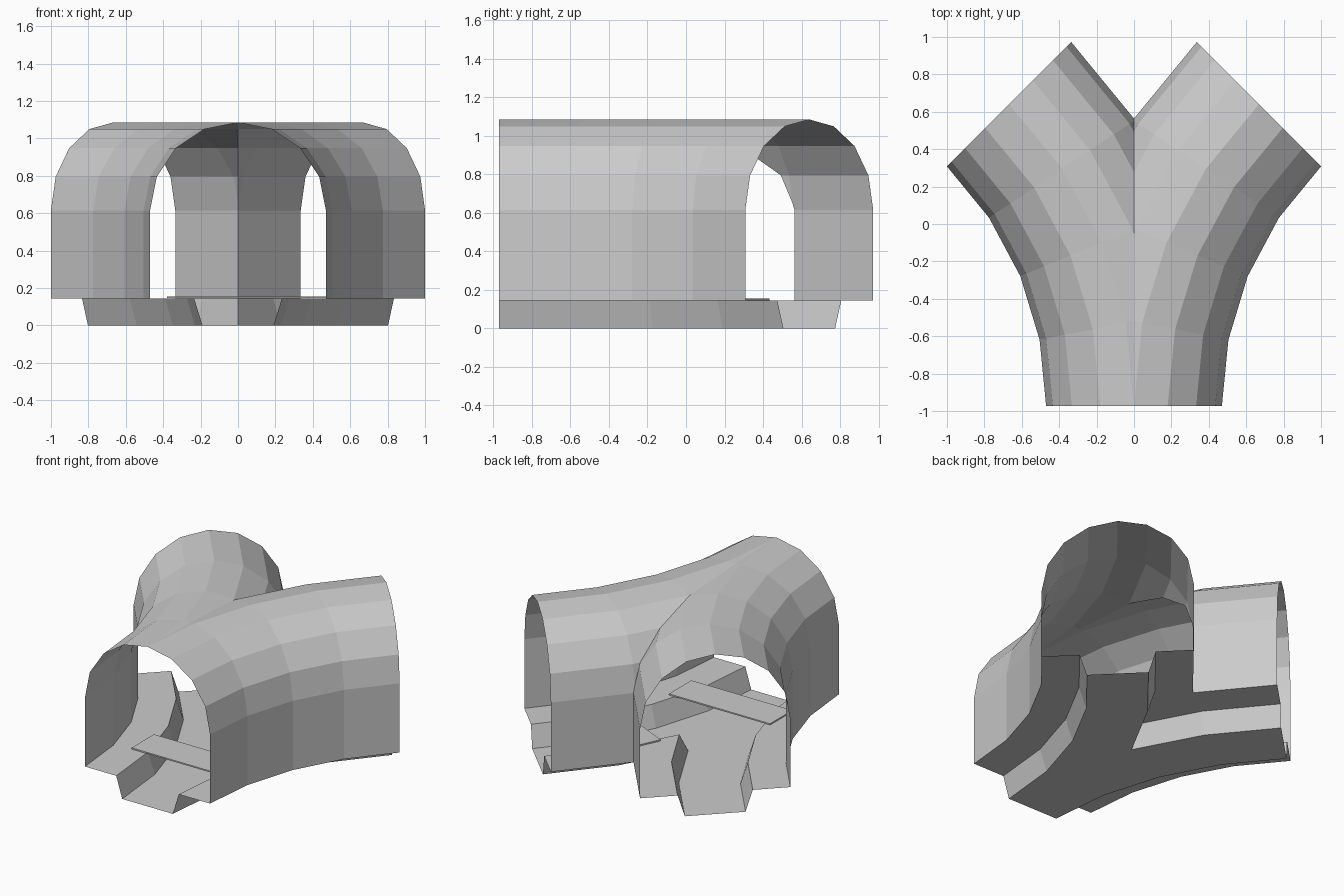
import bpy, bmesh, math
from mathutils import Matrix, Vector

if "Cube" in bpy.data.objects:
    bpy.data.objects.remove(bpy.data.objects["Cube"])

R, Y0, HALF, SPRING, LEDGE = 2.28, -0.972, 0.47, 0.615, 0.145

# Cross-section: sunken channel, ledges, straight walls and a round vault
profile = [(-0.19, 0), (0.19, 0), (0.235, LEDGE), (HALF, LEDGE)]
profile += [(HALF * math.cos(a), SPRING + HALF * math.sin(a))
            for a in (math.pi * i / 8 for i in range(9))]
profile += [(-HALF, LEDGE), (-0.235, LEDGE)]


def on_bend(across, t, z):
    """Point on the 45 degree bend of the right-hand branch."""
    r = R - across
    return Vector((R - r * math.cos(t), Y0 + r * math.sin(t), z))


def finish(name, bm):
    bmesh.ops.recalc_face_normals(bm, faces=bm.faces)
    mesh = bpy.data.meshes.new(name)
    bm.to_mesh(mesh)
    bm.free()
    obj = bpy.data.objects.new(name, mesh)
    bpy.context.collection.objects.link(obj)
    return obj


# Tunnel shell: sweep the section along the bend, cut at the middle, mirror
bm = bmesh.new()
rings = [[bm.verts.new(on_bend(u, math.radians(11.25 * s), z)) for u, z in profile]
         for s in range(5)]
n = len(profile)
for a, b in zip(rings, rings[1:]):
    for i in range(n):
        j = (i + 1) % n
        bm.faces.new((a[i], a[j], b[j], b[i]))
bmesh.ops.bisect_plane(bm, geom=bm.verts[:] + bm.edges[:] + bm.faces[:], dist=1e-5,
                       plane_co=(0, 0, 0), plane_no=(1, 0, 0), clear_inner=True)
tunnel = finish("forked_tunnel", bm)
mirror = tunnel.modifiers.new("mirror", 'MIRROR')
mirror.use_axis[0] = True
mirror.merge_threshold = 0.001


# Thin planks laid across the channel
def plank(name, x, y, length, angle):
    bm = bmesh.new()
    bmesh.ops.create_cube(bm, size=1)
    bmesh.ops.transform(bm, verts=bm.verts, matrix=(
        Matrix.Translation((x, y, LEDGE + 0.005))
        @ Matrix.Rotation(math.radians(angle), 4, 'Z')
        @ Matrix.Diagonal((length, 0.24, 0.009, 1))))
    finish(name, bm)


plank("front_plank", 0, -0.48, 0.76, 0)
plank("branch_plank", 0.38, 0.19, 0.64, -25)
